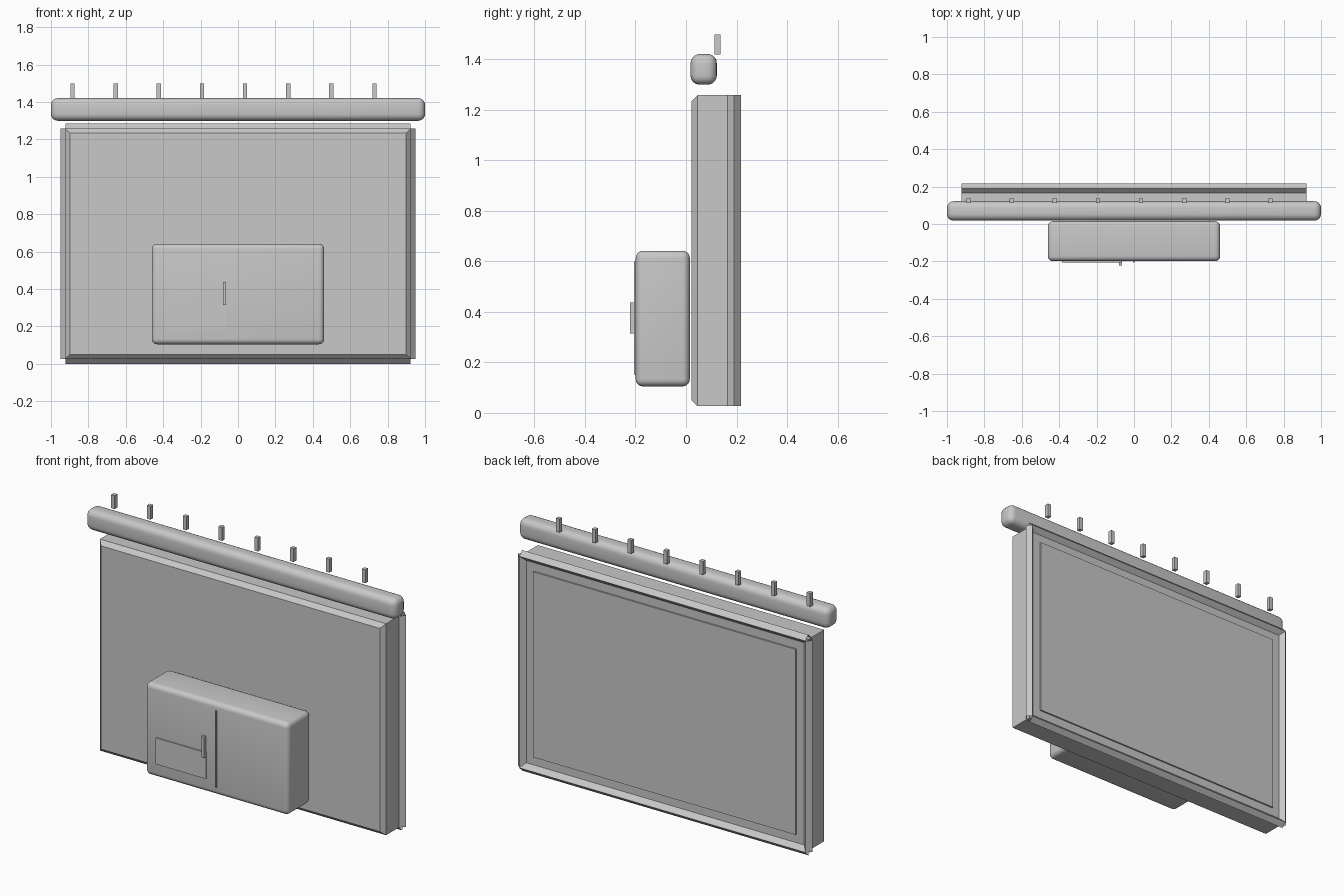
import bpy, bmesh, math
from mathutils import Matrix, Vector

if "Cube" in bpy.data.objects:
    bpy.data.objects.remove(bpy.data.objects["Cube"])

grey = bpy.data.materials.new("plain_grey")
grey.diffuse_color = (0.58, 0.58, 0.58, 1)
grey.use_nodes = True
grey.node_tree.nodes["Principled BSDF"].inputs["Base Color"].default_value = grey.diffuse_color


def finish(name, bm):
    mesh = bpy.data.meshes.new(name)
    bm.to_mesh(mesh)
    bm.free()
    mesh.materials.append(grey)
    obj = bpy.data.objects.new(name, mesh)
    bpy.context.collection.objects.link(obj)
    return obj


def box_bm(lo, hi):
    bm = bmesh.new()
    bmesh.ops.create_cube(bm, size=1)
    lo, hi = Vector(lo), Vector(hi)
    for v in bm.verts:
        v.co = (lo + hi) / 2 + v.co * (hi - lo)
    return bm


def box(name, lo, hi):
    return finish(name, box_bm(lo, hi))


def rounded_box(name, lo, hi, radius):
    bm = box_bm(lo, hi)
    bmesh.ops.bevel(bm, geom=bm.edges[:], offset=radius, segments=5,
                    profile=0.5, affect='EDGES')
    obj = finish(name, bm)
    bpy.ops.object.select_all(action='DESELECT')
    obj.select_set(True)
    bpy.context.view_layer.objects.active = obj
    bpy.ops.object.shade_smooth_by_angle(angle=math.radians(35))
    return obj


def bead(name, centre, length, axis):
    # Open-ended square tube turned on its corner
    bm = bmesh.new()
    turn = Matrix.Rotation(math.pi / 2, 4, 'Y') if axis == 'X' else Matrix()
    bmesh.ops.create_cone(bm, cap_ends=False, segments=4, radius1=0.0265,
                          radius2=0.0265, depth=length,
                          matrix=Matrix.Translation(centre) @ turn)
    return finish(name, bm)


W, Z0, Z1, YB = 0.922, 0.0265, 1.258, 0.191

# Main panel with chamfered front rim
bm = box_bm((-W, 0.022, Z0), (W, YB, Z1))
rim = [e for e in bm.edges if all(v.co.y < 0.1 for v in e.verts)]
bmesh.ops.bevel(bm, geom=rim, offset=0.024, segments=1, affect='EDGES')
finish("main_panel", bm)

# Thin plate on the back
box("back_plate", (-0.846, YB - 0.005, 0.102), (0.846, YB + 0.009, 1.182))

# Frame beads around the back edge
for label, s in (("left", -1), ("right", 1)):
    bead(label + "_bead", (s * W, YB, (Z0 + Z1) / 2), Z1 - Z0, 'Z')
for label, z in (("bottom", Z0), ("top", Z1)):
    bead(label + "_bead", (0, YB, z), 2 * W, 'X')

# Rounded rail above, with a row of pegs
rounded_box("top_rail", (-1, 0.018, 1.30), (1, 0.122, 1.421), 0.036)
for i in range(8):
    x = -0.885 + i * 0.2307
    box(f"peg_{i + 1}", (x - 0.0115, 0.113, 1.42), (x + 0.0115, 0.137, 1.498))

# Front cabinet with door seam, panel and handle
rounded_box("front_cabinet", (-0.461, -0.199, 0.105), (0.461, 0.015, 0.642), 0.028)
box("centre_seam", (-0.005, -0.206, 0.153), (0.004, -0.198, 0.60))
box("door_plate", (-0.386, -0.206, 0.187), (-0.063, -0.198, 0.340))
box("door_handle", (-0.081, -0.222, 0.314), (-0.063, -0.204, 0.437))
